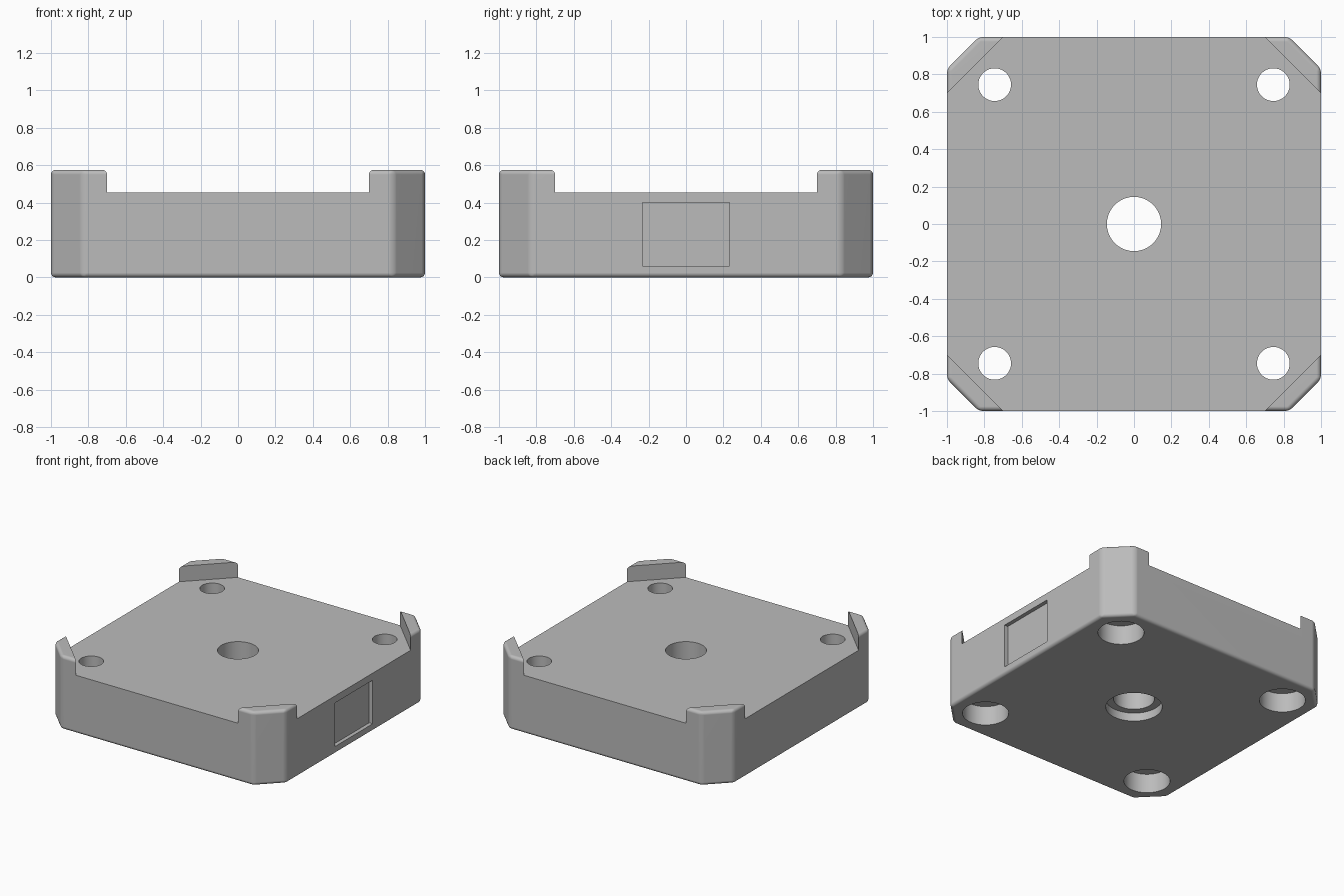
import bpy, bmesh, math

if "Cube" in bpy.data.objects:
    bpy.data.objects.remove(bpy.data.objects["Cube"], do_unlink=True)

HEIGHT, DECK, CORNER, HOLE = 0.575, 0.455, 0.83, 0.745

grey = bpy.data.materials.new("plain grey")
grey.use_nodes = True
color = (0.5, 0.5, 0.5, 1)
grey.diffuse_color = color
grey.node_tree.nodes["Principled BSDF"].inputs["Base Color"].default_value = color


def prism(name, outline, z0, z1):
    """Extrude a flat outline between two heights."""
    bm = bmesh.new()
    base = bm.faces.new([bm.verts.new((x, y, z0)) for x, y in outline])
    top = bmesh.ops.extrude_face_region(bm, geom=[base])["geom"]
    bmesh.ops.translate(bm, vec=(0, 0, z1 - z0),
                        verts=[v for v in top if isinstance(v, bmesh.types.BMVert)])
    bmesh.ops.recalc_face_normals(bm, faces=bm.faces)
    mesh = bpy.data.meshes.new(name)
    bm.to_mesh(mesh)
    bm.free()
    mesh.materials.append(grey)
    obj = bpy.data.objects.new(name, mesh)
    bpy.context.collection.objects.link(obj)
    return obj


def circle(cx, cy, r, n=64):
    return [(cx + r * math.cos(math.tau * i / n), cy + r * math.sin(math.tau * i / n))
            for i in range(n)]


def cut(obj, cutter):
    """Subtract a cutter and discard it."""
    bpy.context.view_layer.objects.active = obj
    mod = obj.modifiers.new("cut", "BOOLEAN")
    mod.operation, mod.solver, mod.object = "DIFFERENCE", "EXACT", cutter
    bpy.ops.object.modifier_apply(modifier=mod.name)
    bpy.data.objects.remove(cutter, do_unlink=True)


# Block with clipped corners and rounded edges
c = CORNER
block = prism("base_block", [(1, -c), (1, c), (c, 1), (-c, 1),
                             (-1, c), (-1, -c), (-c, -1), (c, -1)], 0, HEIGHT)
bpy.context.view_layer.objects.active = block
bevel = block.modifiers.new("round", "BEVEL")
bevel.width, bevel.segments = 0.025, 4
bpy.ops.object.modifier_apply(modifier=bevel.name)

# Sunken deck that leaves the four corner lips standing
d = 1.7
cut(block, prism("deck_cutter", [(d, 0), (0, d), (-d, 0), (0, -d)], DECK, 1))

# Corner screw holes with deep counterbores underneath
for sx in (-1, 1):
    for sy in (-1, 1):
        x, y = sx * HOLE, sy * HOLE
        cut(block, prism("screw_hole", circle(x, y, 0.0875), -1, 1))
        cut(block, prism("screw_counterbore", circle(x, y, 0.163), -1, 0.15))

# Central hole with a shallow counterbore underneath
cut(block, prism("centre_hole", circle(0, 0, 0.145), -1, 1))
cut(block, prism("centre_counterbore", circle(0, 0, 0.2), -1, 0.065))

# Shallow rectangular recess in the left side
w = 0.233
cut(block, prism("side_recess", [(0.97, -w), (1.2, -w), (1.2, w), (0.97, w)], 0.06, 0.4))

# Smooth rounded edges, crisp cut edges, flat faces
block.select_set(True)
bpy.context.view_layer.objects.active = block
bpy.ops.object.shade_smooth_by_angle(angle=math.radians(30))
weighted = block.modifiers.new("flat_faces", "WEIGHTED_NORMAL")
weighted.keep_sharp = True
